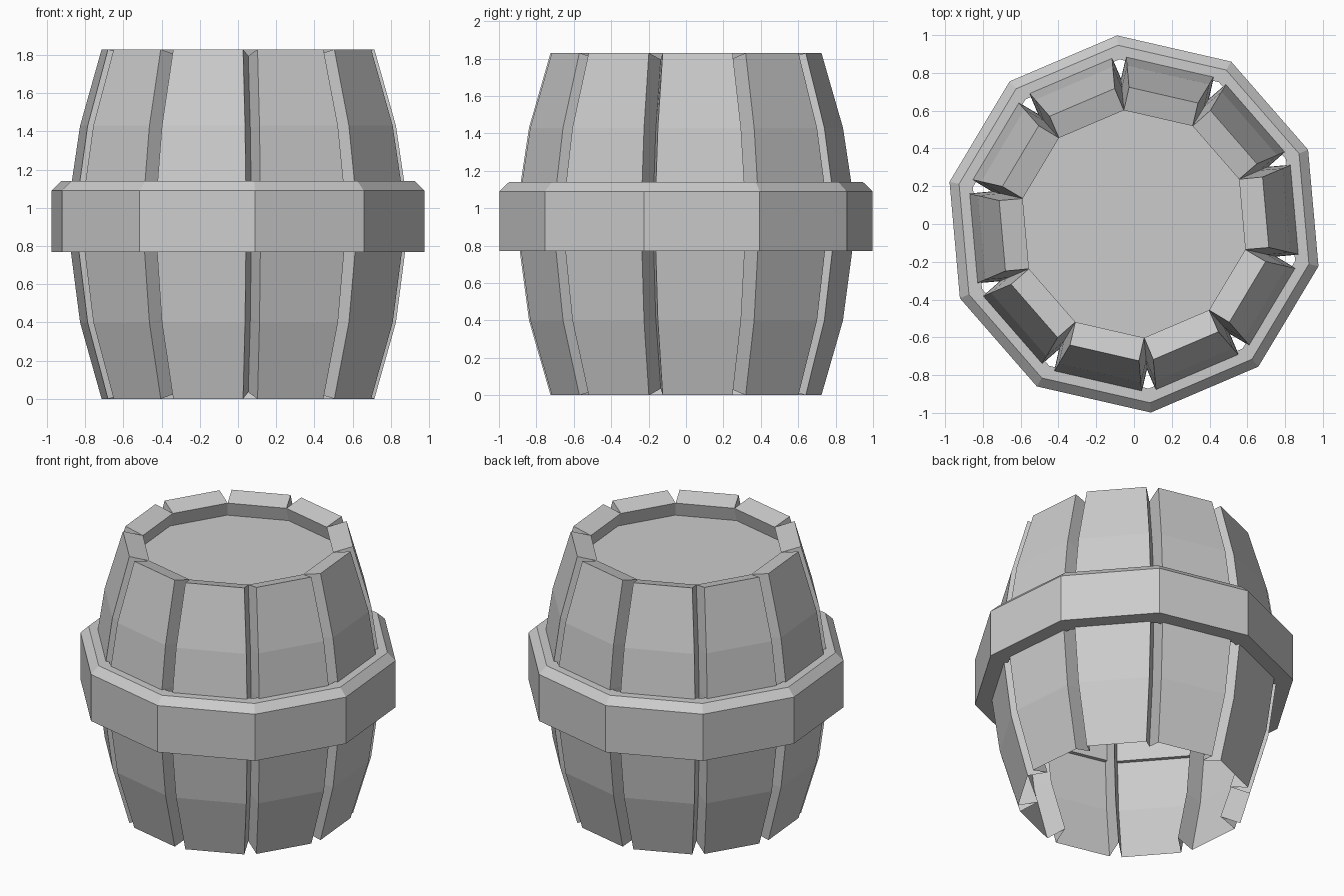
import bpy, bmesh
from math import radians, cos, sin, tan

if "Cube" in bpy.data.objects:
    bpy.data.objects.remove(bpy.data.objects["Cube"])

N = 10
STEP = 360 / N
SEAM = 95.1                       # angle of the first seam between staves
COS_HALF = cos(radians(STEP / 2))


def polar(r, deg, z):
    return (r * cos(radians(deg)), r * sin(radians(deg)), z)


def bridge(bm, lower, upper):
    n = len(lower)
    for i in range(n):
        j = (i + 1) % n
        bm.faces.new((lower[i], lower[j], upper[j], upper[i]))


def decagon(bm, r, z):
    return [bm.verts.new(polar(r, SEAM + STEP * i, z)) for i in range(N)]


def finish(bm, name):
    me = bpy.data.meshes.new(name)
    bm.to_mesh(me)
    bm.free()
    ob = bpy.data.objects.new(name, me)
    bpy.context.collection.objects.link(ob)
    return ob


# Barrel shell: flat staves separated by V grooves, open underneath
# level = outer height, outer apothem, groove height, groove apothem
LEVELS = [
    (0.00, 0.70, 0.035, 0.575),
    (0.40, 0.81, 0.42, 0.69),
    (0.77, 0.857, 0.77, 0.735),
    (1.14, 0.852, 1.14, 0.73),
    (1.43, 0.81, 1.41, 0.69),
    (1.83, 0.70, 1.795, 0.575),
]
GAP = 0.04                        # half width of a groove at the surface

bm = bmesh.new()
loops = []
for z, r, zg, rg in LEVELS:
    half = r * tan(radians(STEP / 2)) - GAP
    loop = []
    for i in range(N):
        seam = SEAM + STEP * i
        a = radians(seam + STEP / 2)
        loop.append(bm.verts.new(polar(rg / COS_HALF, seam, zg)))
        for s in (-half, half):
            loop.append(bm.verts.new((r * cos(a) - s * sin(a),
                                      r * sin(a) + s * cos(a), z)))
    loops.append(loop)
for lower, upper in zip(loops, loops[1:]):
    bridge(bm, lower, upper)

# Sloping stave ends, undercut inner wall and recessed lid
top = loops[-1]
for i in range(N):
    k = 3 * i
    bm.faces.new((top[k], top[k + 1], top[k + 2], top[(k + 3) % (3 * N)]))
lid = decagon(bm, 0.60 / COS_HALF, 1.70)
bridge(bm, top[0::3], lid)
bm.faces.new(lid)
finish(bm, "barrel_staves")

# Hoop around the middle with a chamfered upper edge
bm = bmesh.new()
section = [(0.875, 0.77), (1.002, 0.77), (1.002, 1.09), (0.95, 1.14), (0.875, 1.14)]
rings = [decagon(bm, r, z) for r, z in section]
for i in range(len(rings)):
    bridge(bm, rings[i], rings[(i + 1) % len(rings)])
finish(bm, "hoop")
